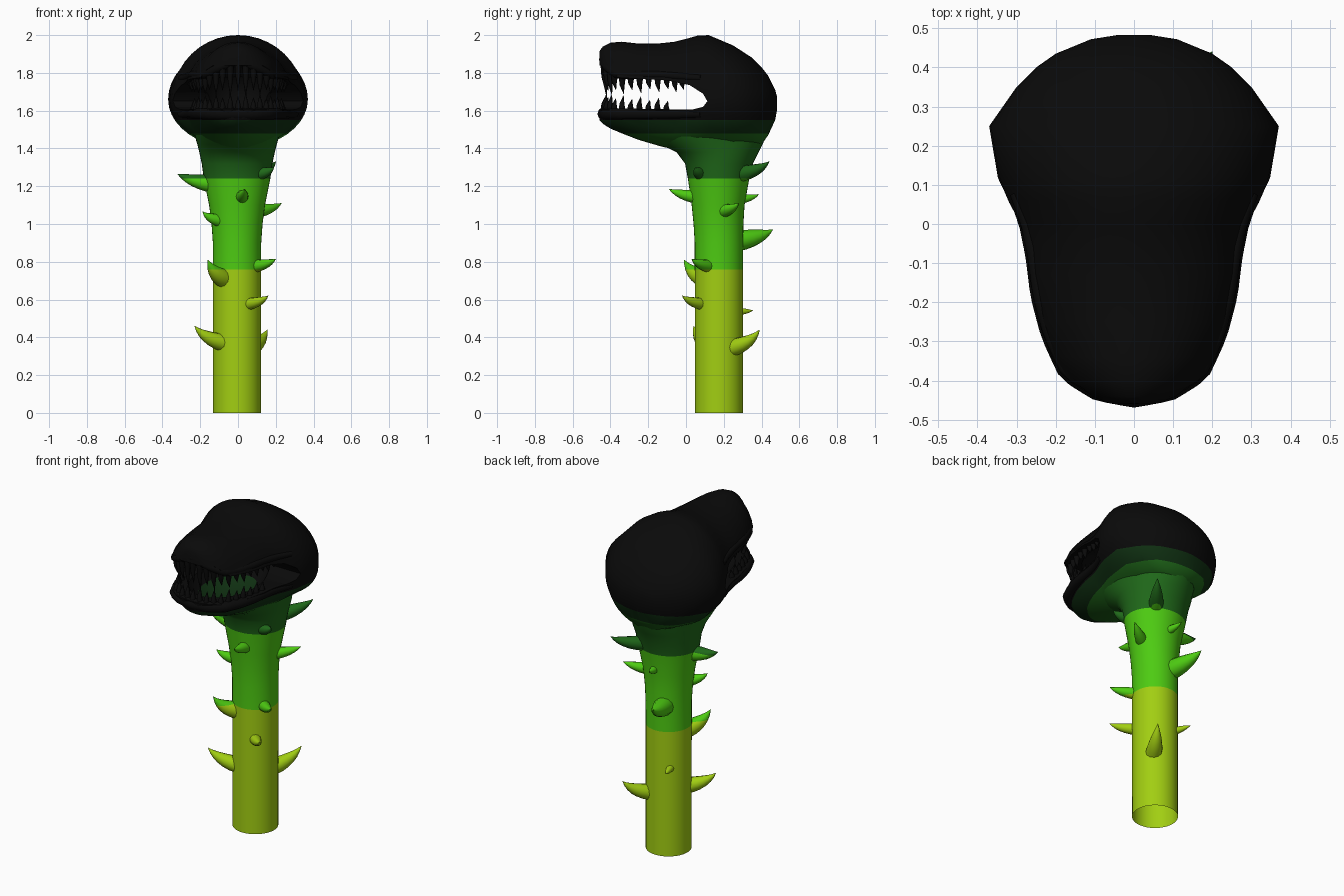
import bpy, bmesh, math
from mathutils import Vector

if "Cube" in bpy.data.objects:
    bpy.data.objects.remove(bpy.data.objects["Cube"], do_unlink=True)


def material(name, rgb):
    m = bpy.data.materials.new(name)
    m.use_nodes = True
    m.diffuse_color = (*rgb, 1)
    bsdf = m.node_tree.nodes["Principled BSDF"]
    bsdf.inputs["Base Color"].default_value = (*rgb, 1)
    bsdf.inputs["Roughness"].default_value = 0.7
    return m


# Colour bands from the ground up, and the heights that divide them
BANDS = [material("lime", (0.36, 0.62, 0.006)),
         material("leaf_green", (0.075, 0.6, 0.006)),
         material("dark_green", (0.014, 0.14, 0.01)),
         material("deep_green", (0.005, 0.03, 0.006)),
         material("black", (0.003, 0.003, 0.003))]
LEVELS = [0.76, 1.24, 1.48, 1.55]


def loft(bm, rings, caps=True):
    """Skin a row of equal-sized rings of points."""
    rows = [[bm.verts.new(p) for p in ring] for ring in rings]
    n = len(rows[0])
    for a, b in zip(rows, rows[1:]):
        for i in range(n):
            j = (i + 1) % n
            bm.faces.new((a[i], a[j], b[j], b[i]))
    if caps:
        bm.faces.new(rows[0][::-1])
        bm.faces.new(rows[-1])


def tube(bm, path, radii, sides=10):
    """Round tube of varying radius along a path."""
    rings = []
    for k, p in enumerate(path):
        d = (path[min(k + 1, len(path) - 1)] - path[max(k - 1, 0)]).normalized()
        ref = Vector((0, 0, 1)) if abs(d.z) < 0.9 else Vector((0, 1, 0))
        u = d.cross(ref).normalized()
        v = d.cross(u)
        rings.append([p + radii[k] * (u * math.cos(t) + v * math.sin(t))
                      for t in (math.tau * i / sides for i in range(sides))])
    loft(bm, rings)


def make(name, bm):
    bmesh.ops.recalc_face_normals(bm, faces=bm.faces)
    mesh = bpy.data.meshes.new(name)
    bm.to_mesh(mesh)
    bm.free()
    obj = bpy.data.objects.new(name, mesh)
    bpy.context.collection.objects.link(obj)
    return obj


def paint(obj):
    """Cut the mesh at the band heights, colour each band, shade smooth."""
    bm = bmesh.new()
    bm.from_mesh(obj.data)
    for z in LEVELS:
        bmesh.ops.bisect_plane(bm, geom=bm.verts[:] + bm.edges[:] + bm.faces[:],
                               plane_co=(0, 0, z), plane_no=(0, 0, 1))
    obj.data.materials.clear()
    for m in BANDS:
        obj.data.materials.append(m)
    for f in bm.faces:
        f.material_index = sum(f.calc_center_median().z > z for z in LEVELS)
    bm.to_mesh(obj.data)
    bm.free()
    bpy.ops.object.select_all(action="DESELECT")
    obj.select_set(True)
    bpy.context.view_layer.objects.active = obj
    bpy.ops.object.shade_smooth_by_angle(angle=math.radians(45))


# Stem flaring into the throat: height, front y, back y, half width
STEM = [(0, .048, .302, .127), (.9, .046, .302, .128), (1.0, .04, .304, .135),
        (1.1, .03, .31, .148), (1.24, .01, .335, .176), (1.32, -.005, .355, .187),
        (1.38, -.05, .385, .2), (1.42, -.13, .405, .21), (1.47, -.2, .425, .225)]
bm = bmesh.new()
loft(bm, [[Vector((w * math.cos(t) - .005, (f + b) / 2 + (b - f) / 2 * math.sin(t), z))
           for t in (math.tau * i / 40 for i in range(40))]
          for z, f, b, w in STEM], caps=False)
paint(make("stem", bm))

# Head slices from back to snout: y, half width, middle z, top z, bottom z
HEAD = [(.483, .04, 1.64, 1.67, 1.61), (.472, .11, 1.64, 1.71, 1.55),
        (.435, .2, 1.65, 1.785, 1.47), (.4, .25, 1.65, 1.83, 1.42),
        (.35, .3, 1.65, 1.88, 1.41), (.25, .37, 1.66, 1.945, 1.4),
        (.12, .348, 1.66, 2.0, 1.4), (.06, .325, 1.66, 1.997, 1.39),
        (0, .3, 1.67, 1.98, 1.39), (-.06, .285, 1.68, 1.965, 1.395),
        (-.13, .28, 1.69, 1.957, 1.41), (-.25, .255, 1.7, 1.955, 1.445),
        (-.34, .22, 1.7, 1.965, 1.48), (-.4, .185, 1.7, 1.96, 1.505),
        (-.44, .13, 1.71, 1.94, 1.53), (-.458, .08, 1.72, 1.915, 1.55)]
bm = bmesh.new()
loft(bm, [[Vector((w * math.cos(t), y,
                   c + math.sin(t) * (top - c if math.sin(t) > 0 else c - low)))
           for t in (math.tau * i / 40 for i in range(40))]
          for y, w, c, top, low in HEAD])
head = make("head", bm)

# Mouth: a slot through both cheeks and a hollow between the jaws
SLOT = [(-.6, 1.61), (-.3, 1.605), (.03, 1.605), (.09, 1.62), (.113, 1.65), (.09, 1.69),
        (.02, 1.735), (-.1, 1.76), (-.36, 1.775), (-.42, 1.84), (-.6, 1.84)]
bm = bmesh.new()
loft(bm, [[Vector((x, y, z)) for y, z in SLOT] for x in (-.6, .6)])
slot = make("mouth_slot_cutter", bm)
bm = bmesh.new()
bmesh.ops.create_uvsphere(bm, u_segments=32, v_segments=16, radius=1)
bmesh.ops.scale(bm, vec=(.21, .3, .19), verts=bm.verts)
bmesh.ops.translate(bm, vec=(0, -.1, 1.69), verts=bm.verts)
hollow = make("mouth_hollow_cutter", bm)
bpy.context.view_layer.objects.active = head
for cutter in (slot, hollow):
    mod = head.modifiers.new("cut", "BOOLEAN")
    mod.operation = "DIFFERENCE"
    mod.solver = "EXACT"
    mod.object = cutter
    bpy.ops.object.modifier_apply(modifier=mod.name)
for cutter in (slot, hollow):
    bpy.data.objects.remove(cutter, do_unlink=True)
paint(head)

# Jaw line seen from above, from the snout back along one side
JAW = [Vector((x, y, 0)) for x, y in
       [(0, -.435), (.09, -.42), (.165, -.375), (.21, -.28), (.238, -.18),
        (.252, -.08), (.27, 0), (.3, .08)]]


def jaw_point(s, z, spread=1.0):
    """Point on the jaw line, s from -1 to 1 with 0 at the snout."""
    k = min(abs(s), .999) * (len(JAW) - 1)
    i = int(k)
    p = JAW[i].lerp(JAW[i + 1], k - i)
    return Vector((math.copysign(p.x, s) * spread, p.y, z))


def gum_height(s):
    return 1.77 + .08 * max(0, 1 - abs(s) / .32) - .045 * max(0, abs(s) - .6)


# Lips
steps = [i / 20 for i in range(-20, 21)]
bm = bmesh.new()
tube(bm, [jaw_point(s, 1.583) for s in steps], [.034 - .012 * abs(s) for s in steps])
paint(make("lower_lip", bm))
bm = bmesh.new()
tube(bm, [jaw_point(s, gum_height(s) + .02) for s in steps],
     [.026 - .008 * abs(s) for s in steps])
paint(make("upper_lip", bm))


# Teeth
def teeth(name, count, reach, root, length):
    bm = bmesh.new()
    for i in range(count):
        s = reach * (2 * i / (count - 1) - 1)
        size = length(s) * (1 if i % 2 else .8)
        base = jaw_point(s, root(s), .95)
        path = [base, base + Vector((0, 0, size * .5)), base + Vector((0, .008, size))]
        tube(bm, path, [.019, .013, .001], 8)
    paint(make(name, bm))


teeth("upper_teeth", 25, .82, lambda s: gum_height(s) + .01,
      lambda s: -(.105 + .09 * max(0, 1 - abs(s) / .3) - .04 * abs(s)))
teeth("lower_teeth", 21, .68, lambda s: 1.595, lambda s: .1 - .045 * abs(s))

# Thorns: base point, tip point, base radius
THORNS = [((-.14, .15, 1.21), (-.32, .15, 1.265), .048),
          ((.13, .07, 1.265), (.19, .05, 1.3), .034),
          ((.1, .31, 1.265), (.2, .44, 1.33), .042),
          ((.02, .05, 1.14), (.035, -.09, 1.185), .036),
          ((0, .3, 1.13), (-.02, .385, 1.157), .025),
          ((.11, .2, 1.065), (.23, .28, 1.11), .036),
          ((-.11, .1, 1.015), (-.187, .06, 1.065), .034),
          ((-.05, .29, .91), (-.1, .46, .97), .056),
          ((.1, .11, .775), (.2, .03, .815), .034),
          ((-.09, .08, .71), (-.16, -.01, .81), .05),
          ((.07, .07, .575), (.16, -.02, .62), .032),
          ((-.08, .265, .535), (-.11, .355, .542), .022),
          ((-.1, .1, .37), (-.23, .04, .46), .046),
          ((.08, .27, .345), (.155, .39, .44), .046)]
bm = bmesh.new()
for base, tip, r in THORNS:
    a, c = Vector(base), Vector(tip)
    flat = Vector((c.x - a.x, c.y - a.y, 0))
    start = a - flat.normalized() * .025
    b = a + flat * .65 + Vector((0, 0, (c.z - a.z) * .3))
    ts = [i / 6 for i in range(7)]
    tube(bm, [start * (1 - t) ** 2 + b * 2 * t * (1 - t) + c * t * t for t in ts],
         [max(r * (1 - t ** 1.6), .001) for t in ts], 12)
paint(make("thorns", bm))
